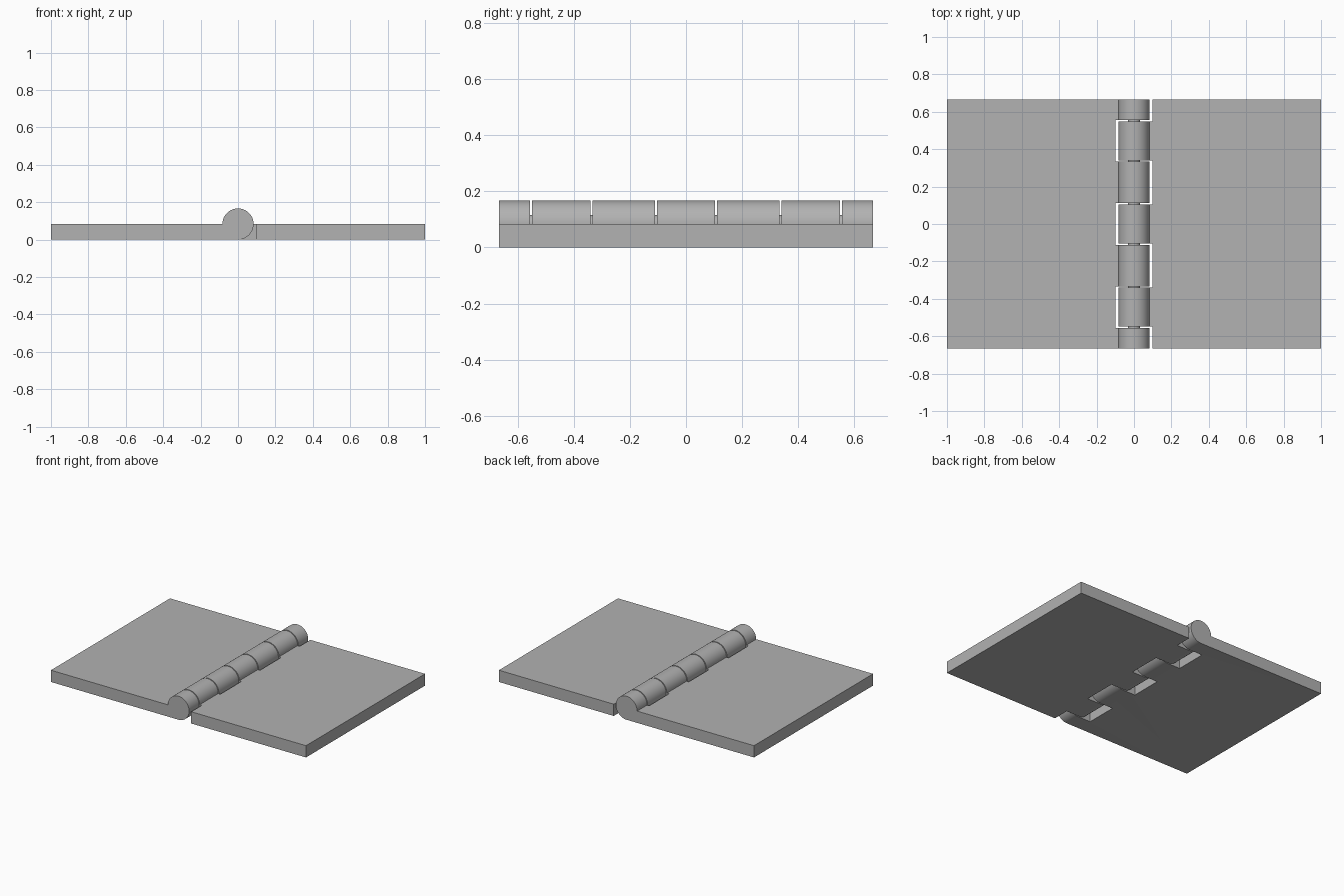
import bpy, bmesh, math
from mathutils import Matrix, Vector

cube = bpy.data.objects.get("Cube")
if cube:
    bpy.data.objects.remove(cube)

R = 1 / 12            # knuckle radius and leaf thickness
HALF = 2 / 3          # half the hinge length
UNIT = HALF / 6       # half a knuckle
CLEAR = 0.1           # distance from the axis to the slot wall
GAP = 0.007           # play between knuckles
PIN_R = 0.033

steel = bpy.data.materials.new("plain grey steel")
steel.use_nodes = True
color = (0.445, 0.445, 0.445, 1)
steel.diffuse_color = color
steel.node_tree.nodes["Principled BSDF"].inputs["Base Color"].default_value = color


def add_object(name, bm):
    bmesh.ops.recalc_face_normals(bm, faces=bm.faces)
    mesh = bpy.data.meshes.new(name)
    bm.to_mesh(mesh)
    bm.free()
    mesh.materials.append(steel)
    obj = bpy.data.objects.new(name, mesh)
    bpy.context.collection.objects.link(obj)
    return obj


def smooth_curved(mesh):
    # Only faces that are not aligned with an axis belong to the barrel
    for p in mesh.polygons:
        p.use_smooth = max(abs(c) for c in p.normal) < 0.9995
    mesh.set_sharp_from_angle(angle=math.radians(30))


def make_leaf(name, side, slots):
    # Plate and rolled barrel in one profile, extruded along the axis
    profile = [(side, 0), (side, R)]
    for i in range(49):
        a = math.pi - 1.5 * math.pi * i / 48
        profile.append((-side * R * math.cos(a), R + R * math.sin(a)))
    bm = bmesh.new()
    face = bm.faces.new([bm.verts.new((x, -HALF, z)) for x, z in profile])
    ext = bmesh.ops.extrude_face_region(bm, geom=[face])
    moved = [v for v in ext["geom"] if isinstance(v, bmesh.types.BMVert)]
    bmesh.ops.translate(bm, verts=moved, vec=(0, 2 * HALF, 0))
    leaf = add_object(name, bm)

    # Slots that clear the other leaf's knuckles
    bm = bmesh.new()
    for y0, y1 in slots:
        size = Vector((0.4 + CLEAR, y1 - y0, 1))
        centre = Vector((side * (CLEAR - 0.4) / 2, (y0 + y1) / 2, 0))
        bmesh.ops.create_cube(
            bm, size=1, matrix=Matrix.Translation(centre) @ Matrix.Diagonal((*size, 1)))
    cutter = add_object("slot_cutter", bm)
    cutter.hide_render = True
    mod = leaf.modifiers.new("slots", "BOOLEAN")
    mod.operation = "DIFFERENCE"
    mod.solver = "EXACT"
    mod.object = cutter
    graph = bpy.context.evaluated_depsgraph_get()
    cut = bpy.data.meshes.new_from_object(leaf.evaluated_get(graph))
    leaf.modifiers.clear()
    leaf.data = cut
    cut.name = name
    bpy.data.objects.remove(cutter)
    smooth_curved(cut)


# Right leaf carries the end knuckles, left leaf the three between them
make_leaf("right_leaf", -1,
          [((k - 1) * UNIT, (k + 1) * UNIT) for k in (-4, 0, 4)])
make_leaf("left_leaf", 1,
          [((k - 1) * UNIT - GAP, (k + 1) * UNIT + GAP) for k in (-2, 2)]
          + [(-1, -5 * UNIT + GAP), (5 * UNIT - GAP, 1)])

# Pin, seen in the gaps between knuckles
bm = bmesh.new()
bmesh.ops.create_cone(
    bm, cap_ends=True, segments=32, radius1=PIN_R, radius2=PIN_R, depth=2 * HALF - 0.02,
    matrix=Matrix.Translation((0, 0, R)) @ Matrix.Rotation(math.pi / 2, 4, "X"))
smooth_curved(add_object("pin", bm).data)
